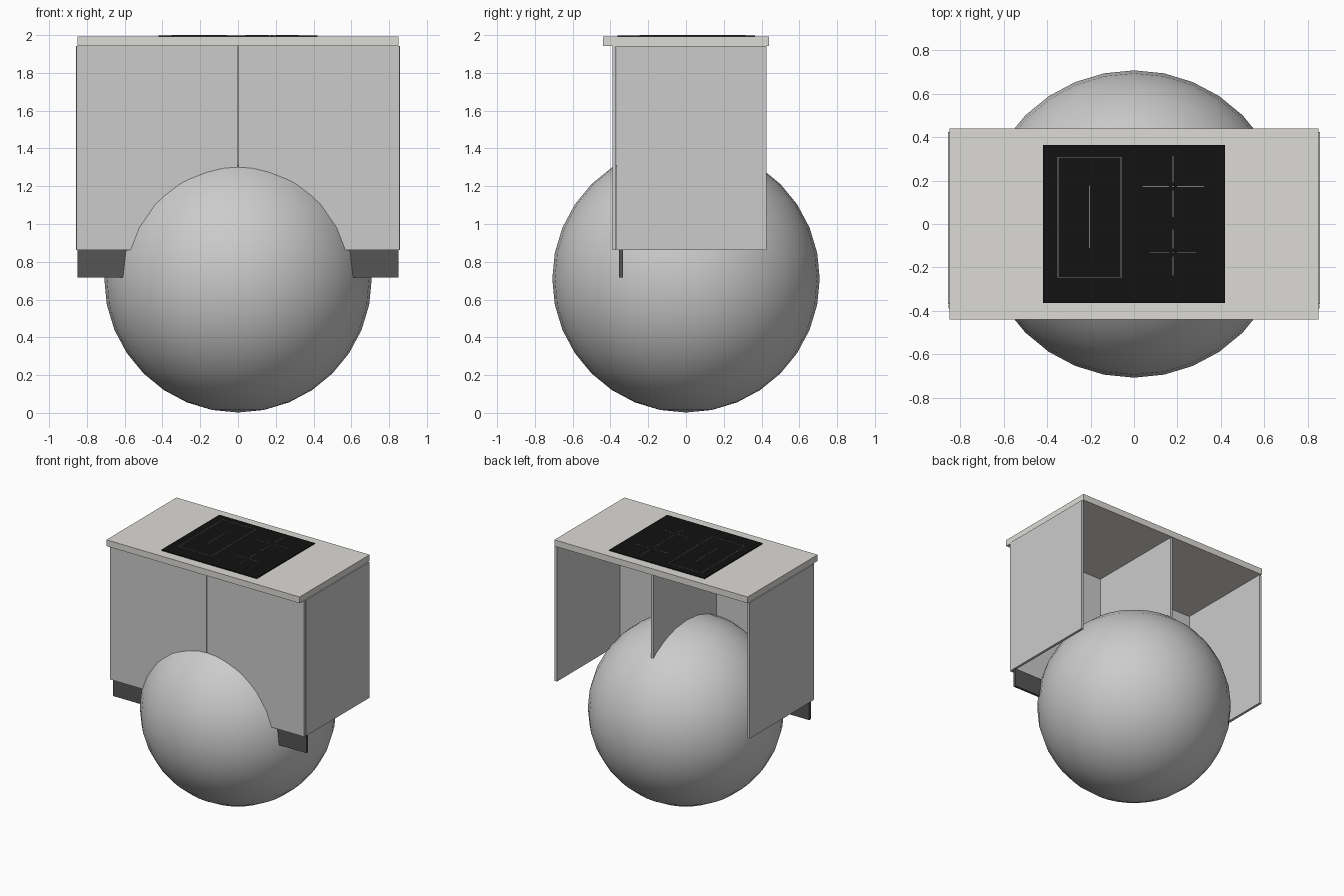
import bpy

if "Cube" in bpy.data.objects:
    bpy.data.objects.remove(bpy.data.objects["Cube"])


def material(name, rgb):
    m = bpy.data.materials.new(name)
    m.diffuse_color = (*rgb, 1)
    m.use_nodes = True
    m.node_tree.nodes["Principled BSDF"].inputs["Base Color"].default_value = m.diffuse_color
    return m


stone = material("stone", (0.72, 0.71, 0.68))
black = material("black_glass", (0.006, 0.006, 0.006))
dark = material("dark_plinth", (0.09, 0.09, 0.09))
mark = material("hob_marking", (0.2, 0.2, 0.19))


def box(name, x, y, z, mat=None):
    """Axis-aligned box from (min, max) pairs."""
    bpy.ops.mesh.primitive_cube_add(size=1, location=[sum(p) / 2 for p in (x, y, z)])
    o = bpy.context.object
    o.name = name
    o.scale = [p[1] - p[0] for p in (x, y, z)]
    bpy.ops.object.transform_apply(location=False, rotation=False, scale=True)
    if mat:
        o.data.materials.append(mat)
    return o


# Large sphere passing through the cabinet
bpy.ops.mesh.primitive_uv_sphere_add(segments=32, ring_count=16, radius=0.708, location=(0, 0, 0.71))
bpy.context.object.name = "sphere"
bpy.ops.object.shade_smooth()

# Open-backed cabinet carcass
BOTTOM, TOP = 0.862, 1.942
for side, s in (("left", -1), ("right", 1)):
    box(side + "_side_panel", sorted((s * 0.838, s * 0.858)), (-0.368, 0.425), (BOTTOM, TOP))
    box(side + "_door", sorted((s * 0.002, s * 0.854)), (-0.39, -0.37), (BOTTOM, TOP))
box("middle_partition", (-0.01, 0.01), (-0.368, 0.425), (BOTTOM, TOP))
box("plinth", (-0.85, 0.85), (-0.354, -0.334), (0.717, BOTTOM), dark)

# Worktop and hob
box("worktop", (-0.85, 0.85), (-0.44, 0.44), (TOP, 1.992), stone)
box("hob_glass", (-0.42, 0.42), (-0.363, 0.365), (1.992, 1.999), black)


# Thin cooking-zone markings
def line(x0, y0, x1, y1):
    w = 0.0015
    box("hob_marking", (x0 - w, x1 + w), (y0 - w, y1 + w), (1.9985, 2.0), mark)


for x in (-0.35, -0.06):
    line(x, -0.245, x, 0.308)
for y in (-0.245, 0.308):
    line(-0.347, y, -0.063, y)
line(-0.205, -0.11, -0.205, 0.175)
for cx, cy, r in ((0.18, 0.173, 0.14), (0.18, -0.132, 0.105)):
    g = 0.02
    for s in (-1, 1):
        a, b = sorted((s * g, s * r))
        line(cx + a, cy, cx + b, cy)
        line(cx, cy + a, cx, cy + b)
    line(cx - 0.003, cy, cx + 0.003, cy)
